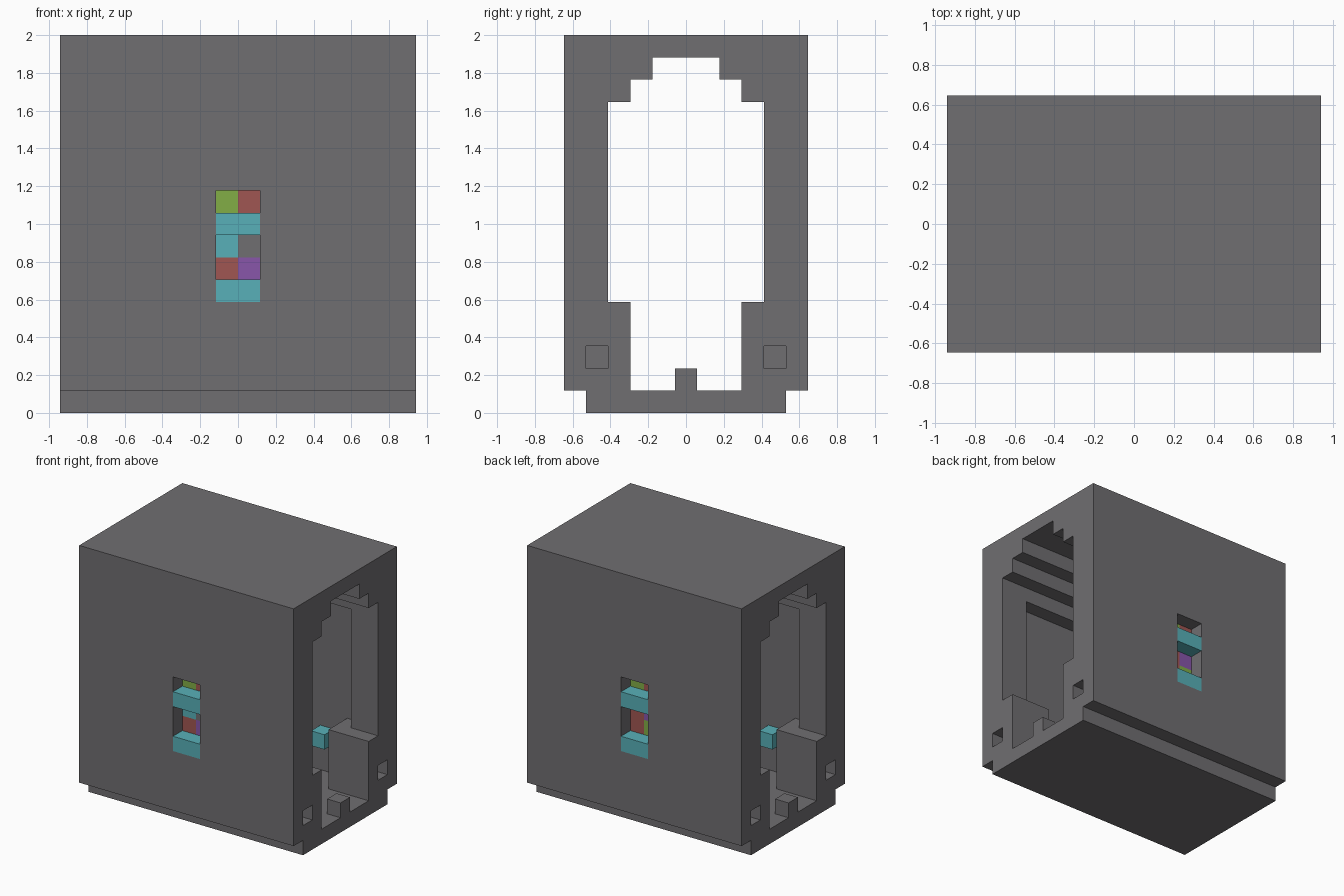
import bpy
import bmesh
from itertools import product
from mathutils import Vector

cube = bpy.data.objects.get("Cube")
if cube:
    bpy.data.objects.remove(cube, do_unlink=True)

# Grid of cubic cells: width, depth, height
W, D, H = 16, 11, 17
U = 2 / H
COLOURS = {
    "grey": (0.162, 0.156, 0.165),
    "cyan": (0.098, 0.434, 0.479),
    "green": (0.223, 0.423, 0.061),
    "red": (0.352, 0.093, 0.084),
    "purple": (0.246, 0.093, 0.402),
}


def make_material(name, rgb):
    mat = bpy.data.materials.new(name)
    mat.use_nodes = True
    mat.diffuse_color = (*rgb, 1)
    mat.node_tree.nodes["Principled BSDF"].inputs["Base Color"].default_value = (*rgb, 1)
    return mat


materials = {n: make_material(n, c) for n, c in COLOURS.items()}
cells = {}


def fill(part, colour, lo, hi):
    """Fill a box of cells; colour None carves it away."""
    for c in product(*(range(a, b) for a, b in zip(lo, hi))):
        if colour:
            cells[c] = (part, colour)
        else:
            cells.pop(c, None)


def both(part, colour, lo, hi):
    """Fill a box and its half-turn copy on the opposite side."""
    fill(part, colour, lo, hi)
    fill(part, colour, (W - hi[0], D - hi[1], lo[2]), (W - lo[0], D - lo[1], hi[2]))


def carve(lo, hi):
    both(None, None, lo, hi)


# Casing with a narrower base
fill("casing", "grey", (0, 0, 1), (W, D, H))
fill("casing", "grey", (0, 1, 0), (W, D - 1, 1))

# Stepped tunnel from side to side: inset, bottom, top
for inset, low, high in ((3, 1, 5), (2, 5, 14), (3, 14, 15), (4, 15, 16)):
    carve((0, inset, low), (W, D - inset, high))

# Recesses inside the long walls, leaving corner blocks at the ends
carve((2, 1, 5), (W - 2, 3, 13))
carve((3, 1, 1), (W - 3, 3, 5))

# Floor pegs and sockets at both ends
both("floor_peg", "grey", (0, 5, 1), (1, 6, 2))
for j in (1, D - 2):
    carve((0, j, 2), (1, j + 1, 3))

# Display windows with cyan bars
carve((7, 0, 5), (9, 1, 10))
for k in (5, 8):
    both("window_bar", "cyan", (7, 0, k), (9, 1, k + 1))

# Coloured blocks behind each window, listed by height
both("display_backing", "grey", (7, 1, 5), (9, 2, 10))
front = {9: ("green", "red"), 7: ("cyan", "grey"), 6: ("red", "purple")}
back = {9: ("red", "green"), 7: ("purple", "red"), 6: ("green", "red")}
for j, rows in ((1, front), (D - 2, back)):
    for k, pair in rows.items():
        for i, colour in enumerate(pair, 7):
            fill("display_block", colour, (i, j, k), (i + 1, j + 1, k + 1))

# Small cyan blocks low in the recesses
both("recess_block", "cyan", (11, 9, 3), (12, 10, 4))


def build(part):
    """Mesh the exposed faces of one part's cells."""
    names = sorted({c for p, c in cells.values() if p == part})
    bm = bmesh.new()
    for cell, (p, colour) in cells.items():
        if p != part:
            continue
        centre = Vector(cell) + Vector((0.5, 0.5, 0.5))
        for axis, sign in product(range(3), (-1, 1)):
            n = Vector((0, 0, 0))
            n[axis] = sign
            if tuple(int(a + b) for a, b in zip(cell, n)) in cells:
                continue
            s = Vector((0, 0, 0))
            s[(axis + 1) % 3] = 1
            t = n.cross(s)
            pts = [centre + (n + a * s + b * t) / 2
                   for a, b in ((-1, -1), (1, -1), (1, 1), (-1, 1))]
            face = bm.faces.new([bm.verts.new((q - Vector((W / 2, D / 2, 0))) * U) for q in pts])
            face.material_index = names.index(colour)
    bmesh.ops.remove_doubles(bm, verts=bm.verts, dist=U / 100)
    bmesh.ops.dissolve_limit(bm, angle_limit=0.01, verts=bm.verts, edges=bm.edges,
                             delimit={"MATERIAL"})
    mesh = bpy.data.meshes.new(part)
    bm.to_mesh(mesh)
    bm.free()
    for n in names:
        mesh.materials.append(materials[n])
    bpy.context.collection.objects.link(bpy.data.objects.new(part, mesh))


for part in sorted({p for p, c in cells.values()}):
    build(part)
